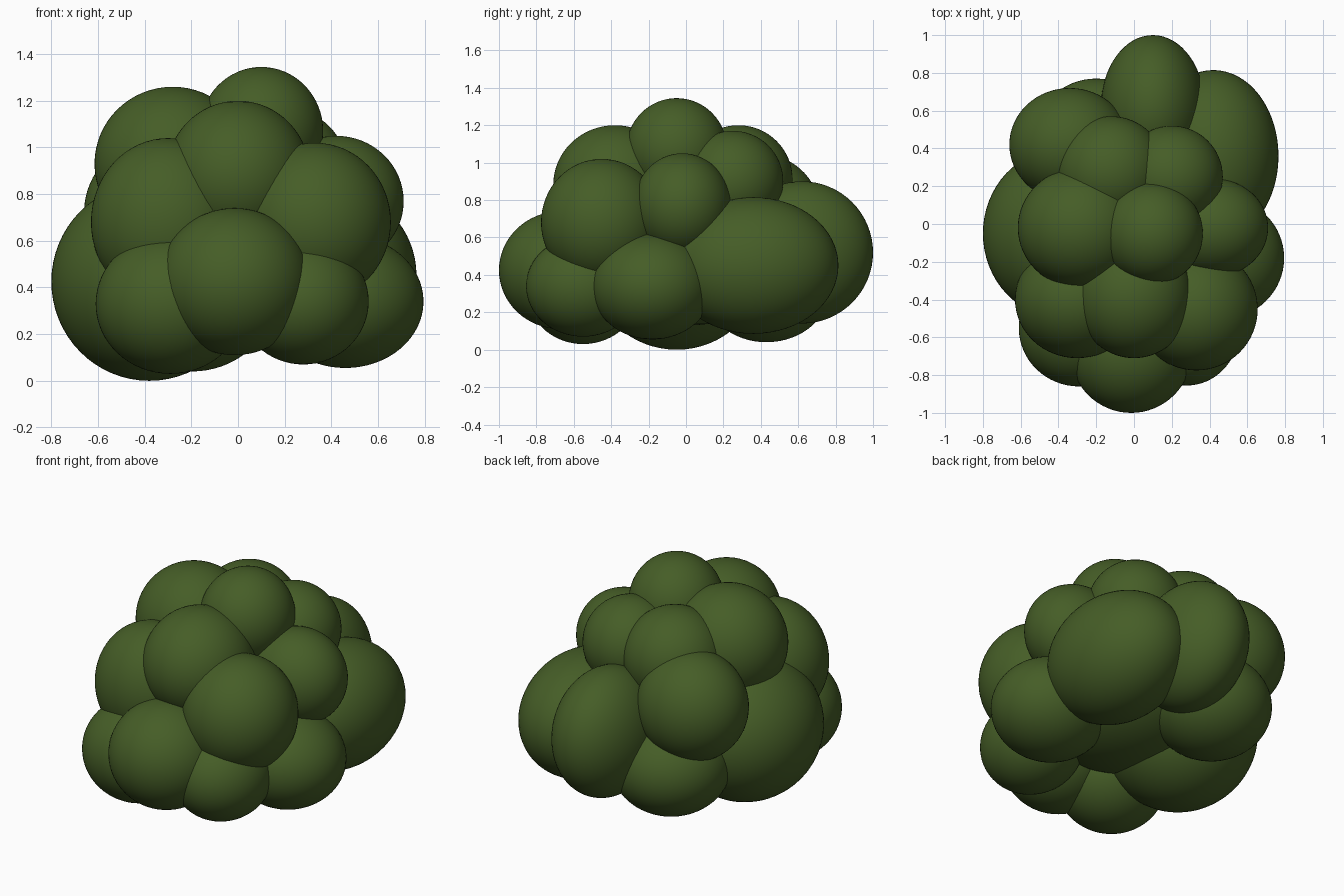
import bpy

# Leaf colour shared by every clump
leaf = bpy.data.materials.new("leaf_green")
leaf.diffuse_color = (0.06, 0.11, 0.02, 1)


def clump(name, centre, radii):
    """One smooth rounded leaf mass."""
    bpy.ops.mesh.primitive_uv_sphere_add(segments=64, ring_count=32, radius=1, location=centre)
    ob = bpy.context.object
    ob.name = name
    ob.scale = radii
    bpy.ops.object.transform_apply(location=False, rotation=False, scale=True)
    bpy.ops.object.shade_smooth()
    ob.data.materials.append(leaf)
    return ob


# Inner mass that closes the gaps between clumps
clump("bush_core", (0, 0, 0.55), (0.50, 0.62, 0.42))

# Crown
clump("crown_top", (0.10, -0.05, 1.07), (0.265, 0.27, 0.275))
clump("crown_left", (-0.28, -0.02, 0.93), (0.335, 0.32, 0.33))
clump("crown_back_left", (-0.12, 0.28, 0.91), (0.29, 0.29, 0.29))
clump("crown_back_right", (0.20, 0.25, 0.90), (0.27, 0.27, 0.27))
clump("crown_right", (0.42, -0.02, 0.77), (0.29, 0.26, 0.28))
clump("crown_front", (0.0, -0.38, 0.88), (0.31, 0.33, 0.32))

# Middle tier
clump("shoulder_front_left", (-0.30, -0.40, 0.68), (0.33, 0.31, 0.36))
clump("shoulder_front_right", (0.33, -0.45, 0.68), (0.325, 0.325, 0.34))
clump("shoulder_back_left", (-0.34, 0.42, 0.72), (0.32, 0.30, 0.32))

# Lower ring
clump("base_front", (-0.015, -0.67, 0.425), (0.325, 0.33, 0.315))
clump("base_front_left", (-0.29, -0.55, 0.33), (0.32, 0.31, 0.30))
clump("base_front_right", (0.28, -0.55, 0.34), (0.28, 0.305, 0.27))
clump("base_right", (0.46, -0.18, 0.34), (0.335, 0.325, 0.285))
clump("base_back_right", (0.42, 0.36, 0.45), (0.345, 0.455, 0.365))
clump("base_back", (0.10, 0.62, 0.52), (0.275, 0.38, 0.38))
clump("base_back_left", (-0.20, 0.43, 0.33), (0.34, 0.34, 0.29))
clump("base_left", (-0.38, -0.05, 0.425), (0.42, 0.45, 0.425))
